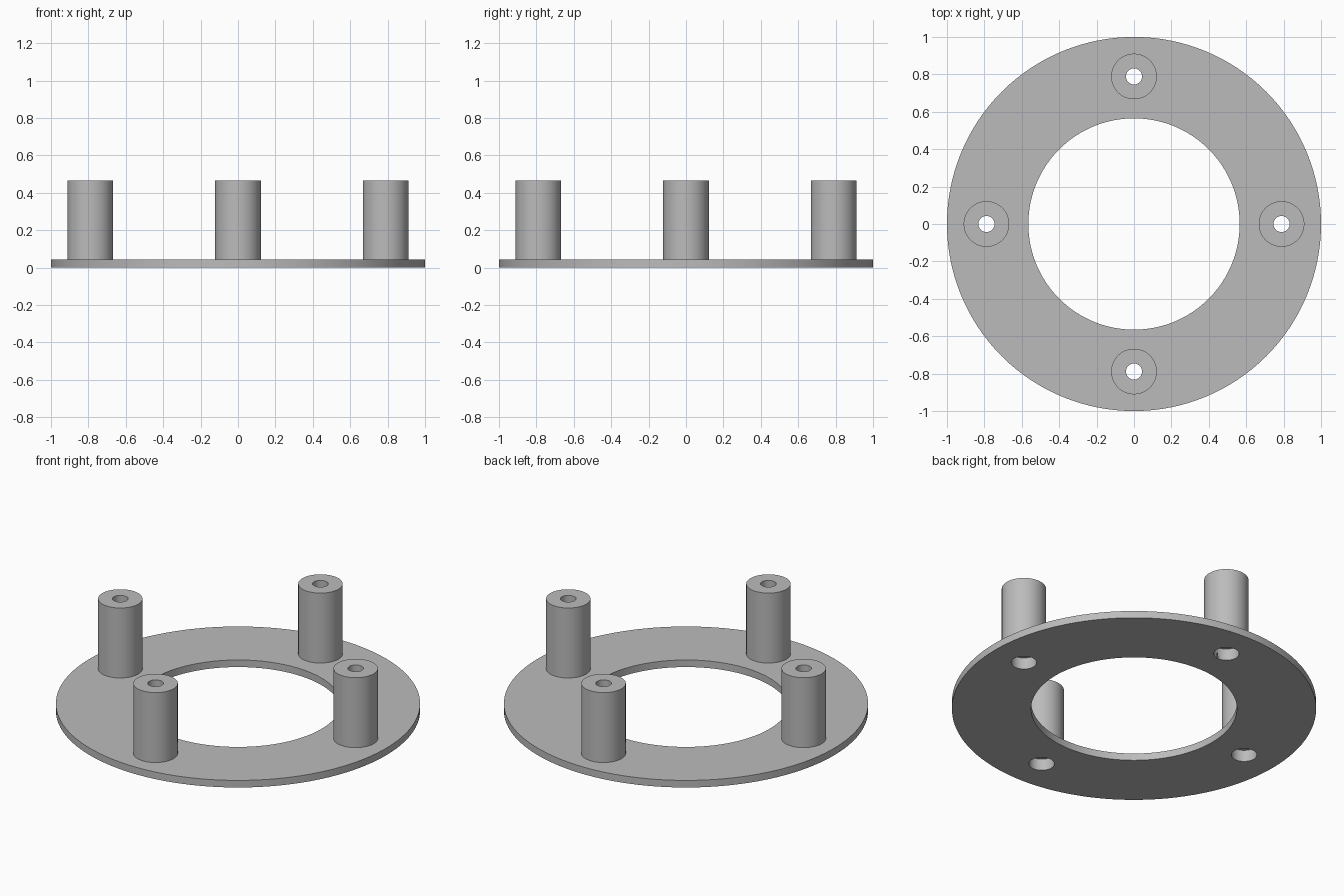
import bpy
import math

cube = bpy.data.objects.get("Cube")
if cube:
    bpy.data.objects.remove(cube, do_unlink=True)

THICK, TOP = 0.043, 0.467      # plate thickness, overall height
BOLT_CIRCLE = 0.789            # distance of posts from the centre
POST_R, BORE_R, RECESS_R = 0.122, 0.043, 0.07
RECESS_TOP = 0.07

grey = bpy.data.materials.new("plain grey")
grey.use_nodes = True
colour = (0.5, 0.5, 0.5, 1)
grey.diffuse_color = colour
grey.node_tree.nodes["Principled BSDF"].inputs["Base Color"].default_value = colour


def lathe(name, profile, sides, location=(0, 0, 0)):
    """Revolve a closed (radius, height) outline around the z axis."""
    verts, faces = [], []
    n = len(profile)
    for s in range(sides):
        a = math.tau * s / sides
        verts += [(r * math.cos(a), r * math.sin(a), z) for r, z in profile]
        t = (s + 1) % sides
        for i in range(n):
            j = (i + 1) % n
            faces.append((s * n + i, t * n + i, t * n + j, s * n + j))
    mesh = bpy.data.meshes.new(name)
    mesh.from_pydata(verts, [], faces)
    mesh.materials.append(grey)
    obj = bpy.data.objects.new(name, mesh)
    obj.location = location
    bpy.context.collection.objects.link(obj)
    return obj


def smooth(obj):
    bpy.ops.object.select_all(action="DESELECT")
    obj.select_set(True)
    bpy.context.view_layer.objects.active = obj
    bpy.ops.object.shade_smooth_by_angle(angle=math.radians(30))


# Flat ring plate
plate = lathe("ring_plate", [(0.565, 0), (1, 0), (1, THICK), (0.565, THICK)], 128)

# Bored posts, each with a wider screw recess opening through the plate
post_outline = [(RECESS_R, THICK), (POST_R, THICK), (POST_R, TOP),
                (BORE_R, TOP), (BORE_R, RECESS_TOP), (RECESS_R, RECESS_TOP)]
for i, side in enumerate(("left", "back", "right", "front")):
    a = math.tau * i / 4
    spot = (BOLT_CIRCLE * math.cos(a), BOLT_CIRCLE * math.sin(a), 0)
    smooth(lathe(side + "_post", post_outline, 48, spot))

    # Matching hole through the plate
    bpy.ops.mesh.primitive_cylinder_add(vertices=48, radius=RECESS_R, depth=0.3,
                                        location=spot, rotation=(0, 0, math.pi / 2))
    cutter = bpy.context.object
    cutter.name = side + "_hole_cutter"
    cutter.data.materials.append(grey)
    cutter.hide_render = True
    cut = plate.modifiers.new(side + "_hole", "BOOLEAN")
    cut.operation = "DIFFERENCE"
    cut.solver = "EXACT"
    cut.object = cutter
    bpy.context.view_layer.objects.active = plate
    bpy.ops.object.modifier_apply(modifier=cut.name)
    bpy.data.objects.remove(cutter, do_unlink=True)

smooth(plate)
